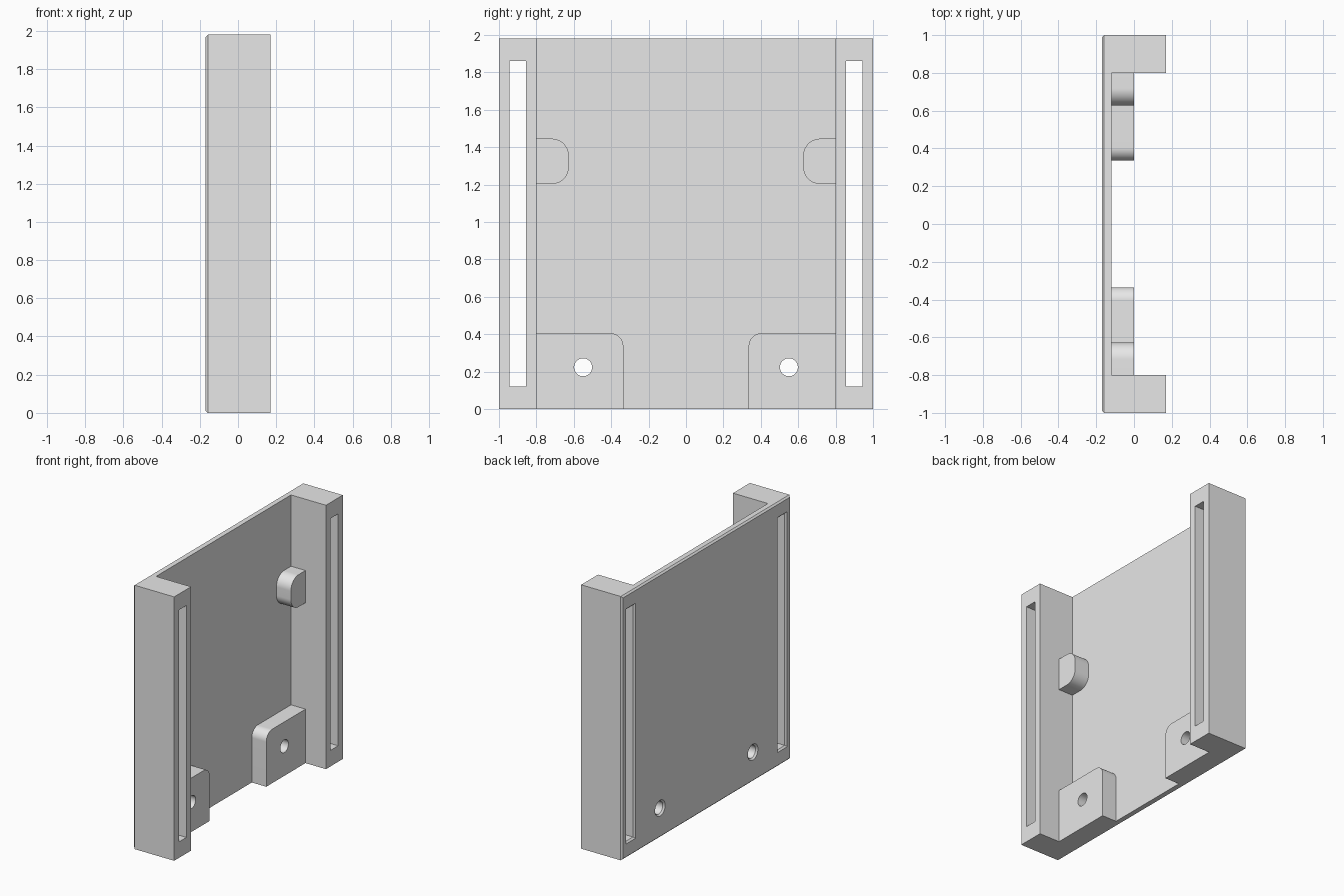
import bpy, bmesh
from math import sin, cos, pi

if "Cube" in bpy.data.objects:
    bpy.data.objects.remove(bpy.data.objects["Cube"], do_unlink=True)

BACK, PANEL, PAD, RIM = -0.17, -0.12, 0.0, 0.17   # depth levels along x
HEIGHT, INNER, CHAMFER = 1.98, 0.8, 0.012

grey = bpy.data.materials.new("light grey")
grey.use_nodes = True
grey.diffuse_color = (0.8, 0.8, 0.8, 1)
grey.node_tree.nodes["Principled BSDF"].inputs["Base Color"].default_value = (0.8, 0.8, 0.8, 1)


def loft(name, rings, chamfer_back=False):
    """Closed solid through rings of matching points."""
    bm = bmesh.new()
    loops = [[bm.verts.new(p) for p in ring] for ring in rings]
    n = len(loops[0])
    for a, b in zip(loops, loops[1:]):
        for i in range(n):
            j = (i + 1) % n
            bm.faces.new((a[i], a[j], b[j], b[i]))
    bm.faces.new(loops[0])
    bm.faces.new(loops[-1])
    bmesh.ops.recalc_face_normals(bm, faces=bm.faces)
    if chamfer_back:
        edges = [e for e in bm.edges if all(v.co.x < BACK + 0.001 for v in e.verts)]
        bmesh.ops.bevel(bm, geom=edges, offset=CHAMFER, segments=1, affect='EDGES')
    mesh = bpy.data.meshes.new(name)
    bm.to_mesh(mesh)
    bm.free()
    obj = bpy.data.objects.new(name, mesh)
    bpy.context.collection.objects.link(obj)
    mesh.materials.append(grey)
    return obj


def arc(cy, cz, r, start, end, steps):
    return [(cy + r * cos(start + (end - start) * i / steps),
             cz + r * sin(start + (end - start) * i / steps)) for i in range(steps + 1)]


def prism(name, outline, side, x0, x1):
    return loft(name, [[(x, side * y, z) for y, z in outline] for x in (x0, x1)])


def flared_cutter(name, outline):
    """Through cutter that widens at the back; outline takes an offset."""
    levels = ((BACK - 0.01, CHAMFER + 0.01), (BACK + CHAMFER, 0), (RIM + 0.05, 0))
    obj = loft(name, [[(x, y, z) for y, z in outline(off)] for x, off in levels])
    obj.hide_render = True
    return obj


def cut(target, cutter):
    mod = target.modifiers.new("cut", 'BOOLEAN')
    mod.operation, mod.solver, mod.object = 'DIFFERENCE', 'EXACT', cutter
    bpy.context.view_layer.objects.active = target
    bpy.ops.object.modifier_apply(modifier=mod.name)


# Back panel and both side rails as one channel section
section = [(BACK, -1), (RIM, -1), (RIM, -INNER), (PANEL, -INNER),
           (PANEL, INNER), (RIM, INNER), (RIM, 1), (BACK, 1)]
body = loft("channel_body", [[(x, y, z) for x, y in section] for z in (0, HEIGHT)], True)
parts = [body]

# Outlines of the lower screw pads and the upper rounded tabs
r, inner, top = 0.07, 0.335, 0.405
pad_outline = [(INNER, 0), (INNER, top)] + arc(inner + r, top - r, r, pi / 2, pi, 20) + [(inner, 0)]
r, inner, low, top = 0.09, 0.627, 1.203, 1.445
tab_outline = ([(INNER, low), (INNER, top)] + arc(inner + r, top - r, r, pi / 2, pi, 20)
               + arc(inner + r, low + r, r, pi, 1.5 * pi, 20))

for label, side in (("back", 1), ("front", -1)):
    pad = prism(label + "_screw_pad", pad_outline, side, PANEL, PAD)
    tab = prism(label + "_rounded_tab", tab_outline, side, PANEL, PAD)
    parts += [pad, tab]

    # Long slot through the rail
    def slot(off):
        w, h, cy, cz = 0.045 + off, 0.87 + off, side * 0.9, 0.99
        return [(cy - w, cz - h), (cy + w, cz - h), (cy + w, cz + h), (cy - w, cz + h)]

    # Screw hole through panel and pad
    def hole(off):
        return arc(side * 0.55, 0.223, 0.048 + off, 0, 2 * pi, 40)[:-1]

    slot_cutter = flared_cutter("slot_cutter", slot)
    hole_cutter = flared_cutter("hole_cutter", hole)
    cut(body, slot_cutter)
    cut(body, hole_cutter)
    cut(pad, hole_cutter)
    for c in (slot_cutter, hole_cutter):
        bpy.data.objects.remove(c, do_unlink=True)

# Smooth the round parts, keep corners crisp
bpy.ops.object.select_all(action='DESELECT')
for obj in parts:
    obj.select_set(True)
bpy.context.view_layer.objects.active = body
bpy.ops.object.shade_smooth_by_angle()
